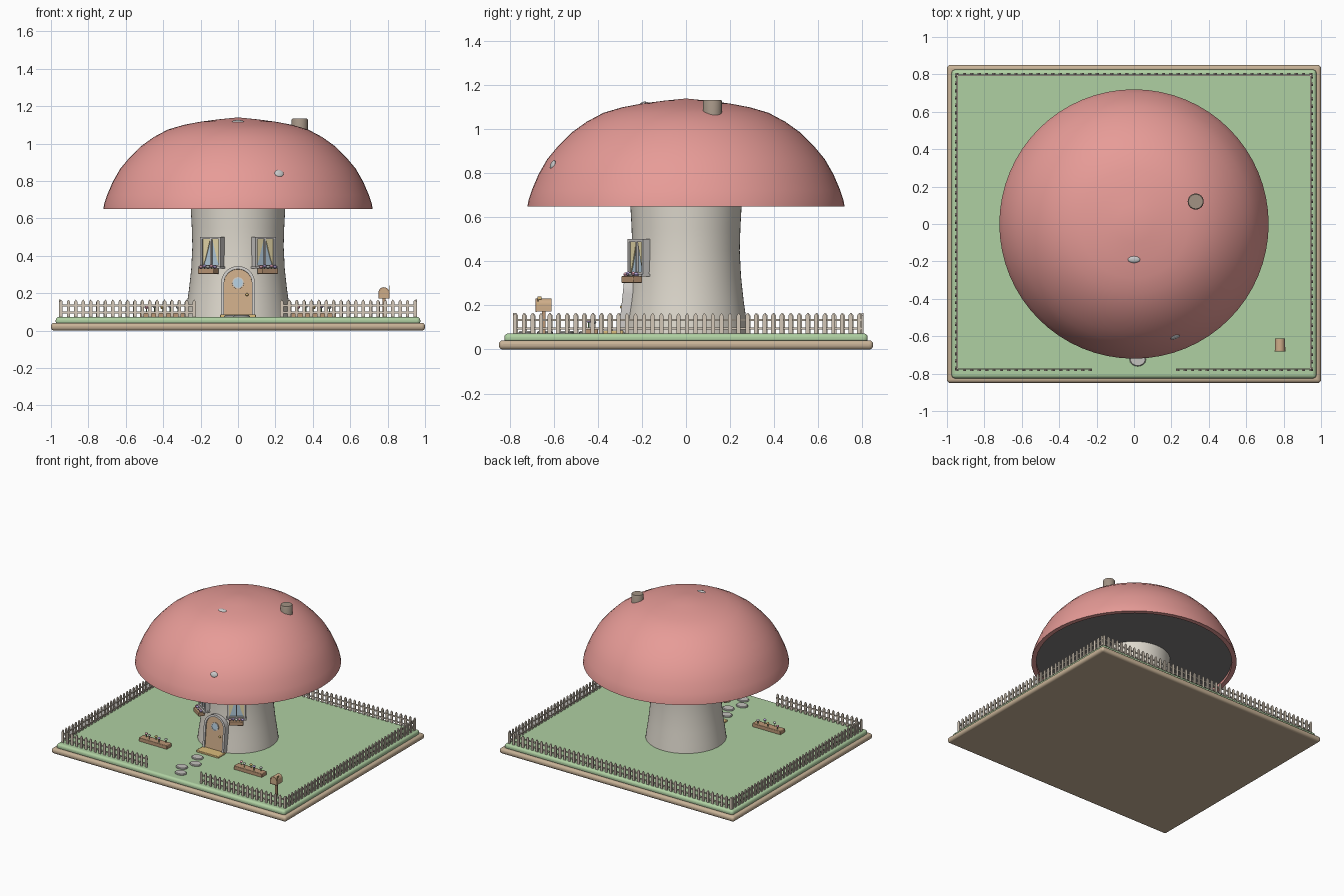
import bpy, bmesh, math
from mathutils import Matrix, Vector

if "Cube" in bpy.data.objects:
    bpy.data.objects.remove(bpy.data.objects["Cube"])

T = Matrix.Translation
def rot(deg, axis): return Matrix.Rotation(math.radians(deg), 4, axis)
I = Matrix.Identity(4)

COL = dict(red=(.80, .33, .31), cream=(.73, .69, .61), grass=(.43, .63, .36), tan=(.58, .45, .31),
           wood=(.50, .31, .18), door=(.62, .42, .25), trim=(.62, .60, .58), glass=(.45, .60, .72),
           curtain=(.80, .70, .40), white=(.78, .78, .76), stone=(.55, .54, .51), fence=(.66, .58, .48),
           brick=(.36, .29, .23), gill=(.22, .21, .21), gold=(.70, .50, .20), pink=(.80, .40, .50),
           purple=(.45, .35, .65), leaf=(.20, .42, .15))
MATS = {}
def mat(c):
    if c not in MATS:
        MATS[c] = bpy.data.materials.new(c)
        MATS[c].diffuse_color = (*COL[c], 1)
    return MATS[c]

def finish(bm, name, color, M=I, bevel=0, segs=3, smooth=35):
    bmesh.ops.recalc_face_normals(bm, faces=bm.faces)
    me = bpy.data.meshes.new(name)
    bm.to_mesh(me)
    bm.free()
    ob = bpy.data.objects.new(name, me)
    bpy.context.collection.objects.link(ob)
    ob.matrix_world = M
    me.materials.append(mat(color))
    if bevel:
        b = ob.modifiers.new("bevel", 'BEVEL')
        b.width, b.segments = bevel, segs
    bpy.ops.object.select_all(action='DESELECT')
    ob.select_set(True)
    bpy.context.view_layer.objects.active = ob
    bpy.ops.object.shade_smooth_by_angle(angle=math.radians(smooth))
    return ob

def add_box(bm, x0, x1, y0, y1, z0, z1):
    m = T(((x0+x1)/2, (y0+y1)/2, (z0+z1)/2)) @ Matrix.Diagonal((x1-x0, y1-y0, z1-z0, 1))
    bmesh.ops.create_cube(bm, size=1, matrix=m)

def box(name, color, dims, M=I, bevel=0, segs=2):
    bm = bmesh.new()
    add_box(bm, *dims)
    return finish(bm, name, color, M, bevel, segs)

def add_prism(bm, pts, y0, y1):
    """Extrude an (x, z) outline along y."""
    a = [bm.verts.new((x, y0, z)) for x, z in pts]
    b = [bm.verts.new((x, y1, z)) for x, z in pts]
    bm.faces.new(a)
    bm.faces.new(b[::-1])
    for i in range(len(pts)):
        j = (i+1) % len(pts)
        bm.faces.new((a[i], a[j], b[j], b[i]))

def prism(name, color, pts, y0, y1, M=I):
    bm = bmesh.new()
    add_prism(bm, pts, y0, y1)
    return finish(bm, name, color, M)

def band(name, color, outer, inner, y0, y1, M=I, closed=True):
    """Frame between two matching outlines."""
    bm = bmesh.new()
    rows = [[bm.verts.new((x, y, z)) for x, z in p]
            for p, y in ((outer, y0), (outer, y1), (inner, y1), (inner, y0))]
    n = len(outer)
    for i in range(n if closed else n-1):
        j = (i+1) % n
        for k in range(4):
            r, s = rows[k], rows[(k+1) % 4]
            bm.faces.new((r[i], r[j], s[j], s[i]))
    if not closed:
        for e in (0, -1): bm.faces.new([r[e] for r in rows])
    return finish(bm, name, color, M)

def lathe(name, color, profile, M=I, n=64, smooth=40):
    bm = bmesh.new()
    vs = [bm.verts.new((r, 0, z)) for r, z in profile]
    es = [bm.edges.new(p) for p in zip(vs, vs[1:])]
    bmesh.ops.spin(bm, geom=vs+es, cent=(0, 0, 0), axis=(0, 0, 1), angle=math.tau, steps=n)
    bmesh.ops.remove_doubles(bm, verts=bm.verts, dist=1e-5)
    return finish(bm, name, color, M, smooth=smooth)

def ball(name, color, M, r, scale=(1, 1, 1), u=12, v=8):
    bm = bmesh.new()
    bmesh.ops.create_uvsphere(bm, u_segments=u, v_segments=v, radius=r)
    bmesh.ops.scale(bm, vec=scale, verts=bm.verts)
    return finish(bm, name, color, M)

def arch(r, h, n=16):
    return [(-r, 0)] + [(-r*math.cos(math.pi*i/n), h + r*math.sin(math.pi*i/n)) for i in range(n+1)] + [(r, 0)]

def rect(w, h): return [(-w, -h), (w, -h), (w, h), (-w, h)]

# Base slab and lawn
box("base", "tan", (-1, 1, -.85, .85, 0, .042), bevel=.018, segs=4)
box("lawn", "grass", (-.975, .975, -.825, .825, .03, .073), bevel=.018, segs=4)

# Mushroom stem, cap and underside
lathe("stem", "cream", [(0, .06), (.284, .06), (.275, .13), (.262, .22), (.25, .33), (.244, .45),
                        (.247, .55), (.254, .68), (0, .68)])
lathe("cap", "red", [(0, 1.14), (.1, 1.13), (.2, 1.117), (.29, 1.1), (.375, 1.075), (.45, 1.035), (.52, .985),
                     (.58, .925), (.63, .865), (.67, .795), (.70, .725), (.715, .68), (.72, .65),
                     (.686, .65), (.686, .672)])
lathe("cap_underside", "gill", [(0, .672), (.688, .672)])

# Pale spots barely breaking the cap surface
n = Vector((.22, -.605, .26)).normalized()
ball("cap_spot_front", "white", T((.22, -.605, .84)) @ n.to_track_quat('Z', 'Y').to_matrix().to_4x4(),
     .026, (1, .8, .3))
ball("cap_spot_top", "white", T((0, -.19, 1.117)) @ rot(7, 'X'), .034, (1, .55, .25))

# Chimney
lathe("chimney", "brick", [(0, .98), (.043, .98), (.043, 1.128), (.039, 1.134), (0, 1.134)], T((.33, .12, 0)), 24)

# Door, leaning with the flared stem
D = T((0, -.282, .076)) @ rot(-6, 'X')
band("door_frame", "trim", arch(.09, .178), arch(.074, .178), -.024, .03, D, closed=False)
prism("door", "door", arch(.075, .178), -.014, .03, D)
F = D @ T((0, -.014, .178)) @ rot(90, 'X')
lathe("door_window", "glass", [(0, 0), (.026, 0), (.026, .004), (0, .004)], F, 24)
lathe("door_window_rim", "trim", [(.025, 0), (.031, 0), (.031, .007), (.025, .007), (.025, 0)], F, 24)
ball("door_knob", "gold", D @ T((.048, -.022, .115)), .008)
box("doorstep", "gold", (-.095, .095, -.375, -.285, .068, .086), bevel=.004)

def flower(tag, color, M, h):
    bm = bmesh.new()
    bmesh.ops.create_cone(bm, cap_ends=True, segments=6, radius1=.003, radius2=.003, depth=h,
                          matrix=T((0, 0, h/2)))
    finish(bm, tag + "_stalk", "leaf", M)
    ball(tag + "_bloom", color, M @ T((0, 0, h)), .011, (1, 1, .8), 10, 6)

# Windows with curtains, sill and flower box
for side, s in (("left", -1), ("right", 1)):
    W = T((s*.138, -.215, .42)) @ rot(s*33, 'Z')
    p = side + "_window"
    band(p + "_frame", "trim", rect(.065, .081), rect(.053, .069), -.018, .02, W)
    box(p + "_glass", "glass", (-.054, .054, -.004, .012, -.07, .07), W)
    for m in (-1, 1):
        prism(p + "_curtain", "curtain", [(m*.054, .07), (m*.006, .07), (m*.036, -.035), (m*.05, -.07),
                                          (m*.054, -.07)], -.010, -.005, W)
    box(p + "_mullion", "trim", (-.004, .004, -.015, 0, -.07, .07), W)
    box(p + "_sill", "trim", (-.07, .07, -.03, .02, -.089, -.078), W)
    box(p + "_flower_box", "wood", (-.05, .05, -.063, -.012, -.117, -.087), W, .003)
    for i, c in enumerate(("pink", "purple", "white", "pink", "purple")):
        flower(p + "_flower", c, W @ T(((i-2)*.022, -.042, -.09)), .011 + .004*(i % 2))

# Garden flower beds
for side, s in (("left", -1), ("right", 1)):
    B = T((s*.405, -.43, .07))
    box(side + "_bed", "wood", (-.12, .12, -.03, .03, 0, .03), B, .004)
    for i, c in enumerate(("pink", "white", "gold", "purple", "white")):
        flower(side + "_bed_flower", c, B @ T(((i-2)*.042, .012*(-1)**i, .028)), .026 + .006*(i % 2))

# Stepping stones
for x, y in ((-.03, -.45), (.02, -.545), (-.03, -.64), (.02, -.725)):
    lathe("stepping_stone", "stone", [(0, .068), (.044, .068), (.044, .078), (.039, .083), (0, .083)],
          T((x, y, 0)) @ Matrix.Diagonal((1, .82, 1, 1)), 16)

# Picket fence runs along local x
def fence(name, length, M):
    bm = bmesh.new()
    k = round(length/.04)
    for i in range(k+1):
        x = (length-.018)*i/k + .009
        add_prism(bm, [(x-.009, 0), (x+.009, 0), (x+.009, .083), (x, .095), (x-.009, .083)], -.006, .002)
    for z in (.02, .058):
        add_box(bm, 0, length, .002, .008, z, z+.01)
    finish(bm, name, "fence", M)

fence("fence_front_left", .73, T((-.955, -.78, .071)))
fence("fence_front_right", .73, T((.225, -.78, .071)))
fence("fence_back", 1.91, T((.955, .80, .071)) @ rot(180, 'Z'))
fence("fence_right", 1.58, T((.95, -.785, .071)) @ rot(90, 'Z'))
fence("fence_left", 1.58, T((-.95, .80, .071)) @ rot(-90, 'Z'))

# Mailbox
P = T((.78, -.645, 0))
box("mailbox_post", "wood", (-.008, .008, -.008, .008, .07, .18), P)
prism("mailbox", "door", arch(.027, .032), -.034, .034, P @ T((0, 0, .172)))
band("mailbox_rim", "wood", arch(.029, .032), arch(.022, .032), -.038, -.032, P @ T((0, 0, .171)))
box("mailbox_flag_arm", "gold", (.027, .031, -.03, -.024, .2, .24), P)
box("mailbox_flag", "gold", (.027, .031, -.03, -.012, .226, .24), P)

for m in bpy.data.materials:
    if m.users and not m.is_grease_pencil:
        m.use_nodes = True
        m.node_tree.nodes["Principled BSDF"].inputs["Base Color"].default_value = m.diffuse_color
